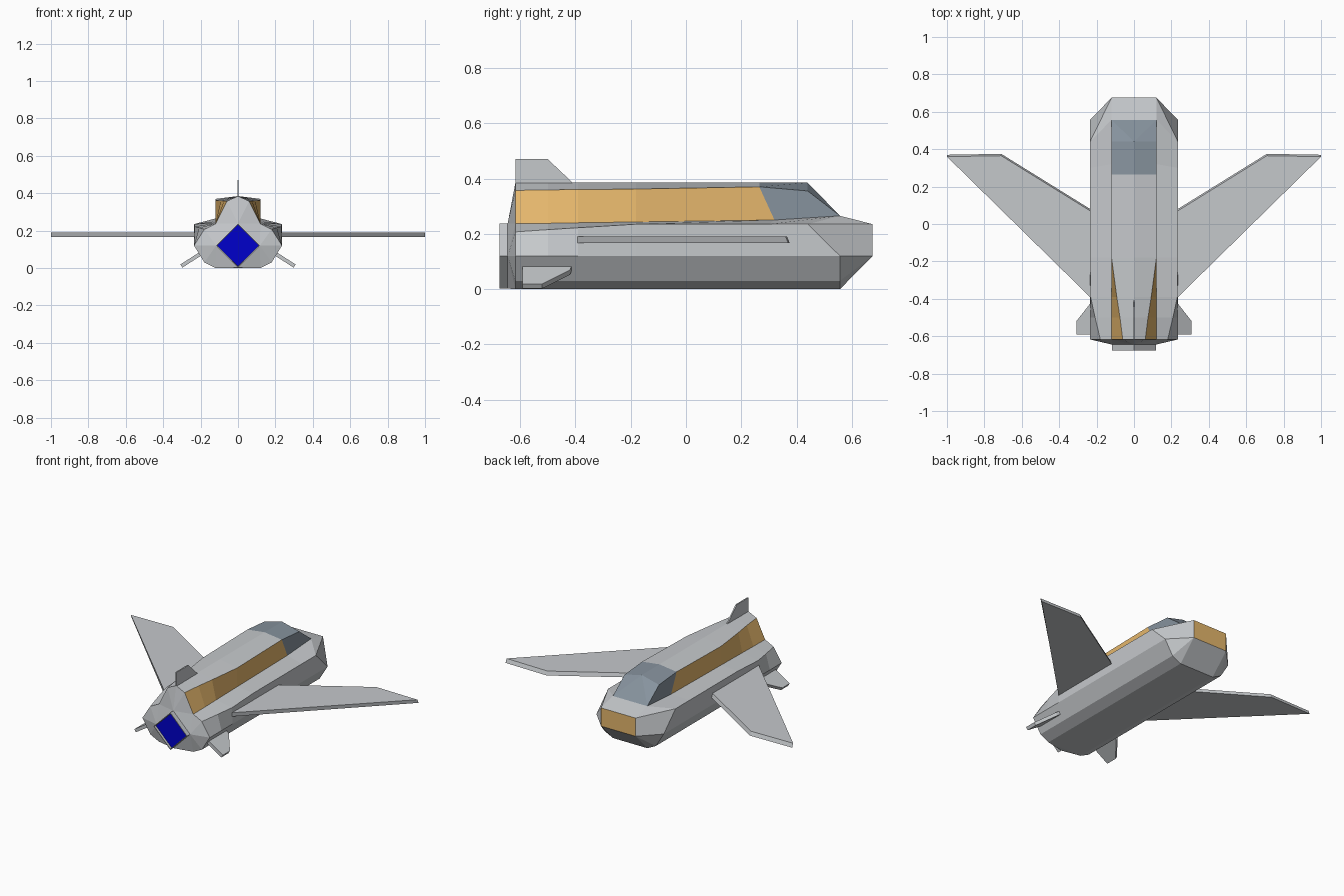
import bpy
import bmesh
from mathutils import Vector

if "Cube" in bpy.data.objects:
    bpy.data.objects.remove(bpy.data.objects["Cube"], do_unlink=True)


def material(name, rgb):
    m = bpy.data.materials.new(name)
    m.use_nodes = True
    m.diffuse_color = (*rgb, 1)
    m.node_tree.nodes["Principled BSDF"].inputs["Base Color"].default_value = (*rgb, 1)
    return m


HULL, GOLD, GLASS, GLOW = range(4)
MATS = [
    material("hull_grey", (0.56, 0.58, 0.60)),
    material("gold_panel", (0.78, 0.47, 0.15)),
    material("window_blue_grey", (0.24, 0.29, 0.34)),
    material("engine_blue", (0.0, 0.0, 0.60)),
]


def finish(bm, name):
    bmesh.ops.remove_doubles(bm, verts=bm.verts, dist=0.0005)
    bmesh.ops.recalc_face_normals(bm, faces=bm.faces)
    me = bpy.data.meshes.new(name)
    bm.to_mesh(me)
    bm.free()
    for m in MATS:
        me.materials.append(m)
    ob = bpy.data.objects.new(name, me)
    bpy.context.collection.objects.link(ob)
    return ob


def prism(bottom, top):
    """Solid between two matching outlines."""
    bm = bmesh.new()
    a = [bm.verts.new(p) for p in bottom]
    b = [bm.verts.new(p) for p in top]
    bm.faces.new(a)
    cap = bm.faces.new(b)
    for i in range(len(a)):
        j = (i + 1) % len(a)
        bm.faces.new((a[i], a[j], b[j], b[i]))
    return bm, cap


# Fuselage half sections, listed from keel to roof ridge
def section(y, shoulder_x, shoulder_z, deck_z, roof_x, roof_z,
            shoulder_y=None, deck_y=None, roof_y=None):
    sy, dy, ry = (y if v is None else v for v in (shoulder_y, deck_y, roof_y))
    return [(0, y, 0), (0.12, y, 0), (0.18, y, 0.03), (0.235, y, 0.12),
            (shoulder_x, sy, shoulder_z), (0.12, dy, deck_z),
            (roof_x, ry, roof_z), (0, ry, 0.385)]


sections = [
    section(-0.617, 0.18, 0.207, 0.237, 0.06, 0.357),
    section(-0.50, 0.208, 0.215, 0.238, 0.075, 0.359),
    section(-0.39, 0.232, 0.222, 0.240, 0.092, 0.360),
    section(-0.18, 0.235, 0.235, 0.243, 0.12, 0.362),
    section(0.30, 0.235, 0.235, 0.250, 0.12, 0.370, deck_y=0.32, roof_y=0.265),
    section(0.557, 0.235, 0.235, 0.265, 0.12, 0.355, shoulder_y=0.44, roof_y=0.44),
]

bm = bmesh.new()
for side in (1, -1):
    def face(mat, *pts):
        f = bm.faces.new([bm.verts.new((side * x, y, z)) for x, y, z in pts])
        f.material_index = mat

    # Long panels, with gold cabin sides and a glazed cockpit at the front
    for s, (a, b) in enumerate(zip(sections, sections[1:])):
        cockpit = s == len(sections) - 2
        for k in range(7):
            mat = HULL
            if k >= 5 and cockpit:
                mat = GLASS
            elif k == 5:
                mat = GOLD
            face(mat, a[k], a[k + 1], b[k + 1], b[k])

    # Nose facets and windscreen
    p = sections[-1]
    low, high = (0.12, 0.675, 0.12), (0.12, 0.675, 0.235)
    low_mid, high_mid, sill = (0, 0.675, 0.12), (0, 0.675, 0.235), (0, 0.557, 0.265)
    face(HULL, p[0], p[1], low, low_mid)
    face(HULL, p[1], p[2], low)
    face(HULL, p[2], p[3], low)
    face(HULL, p[3], low, high, p[4])
    face(HULL, p[4], high, p[5])
    face(HULL, p[5], high, high_mid, sill)
    face(GOLD, low_mid, low, high, high_mid)
    face(GLASS, sill, p[5], p[7])
    face(GLASS, p[5], p[6], p[7])

    # Tail facets closing onto the diamond engine mount
    p = sections[0]
    d_low, d_side, d_top = (0, -0.645, 0.002), (0.117, -0.645, 0.12), (0, -0.645, 0.237)
    face(HULL, p[0], p[1], d_low)
    face(HULL, p[1], d_low, d_side)
    for k in range(1, 5):
        face(HULL, p[k], p[k + 1], d_side)
    face(HULL, p[5], d_top, d_side)
    face(HULL, p[5], p[6], d_top)
    face(HULL, p[6], p[7], d_top)
    face(HULL, d_low, d_side, d_top)
finish(bm, "fuselage")

# Engine nozzle with recessed glowing face
diamond = [(0, 0.002), (0.117, 0.12), (0, 0.237), (-0.117, 0.12)]
bm, cap = prism([(x, -0.64, z) for x, z in diamond], [(x, -0.675, z) for x, z in diamond])
bmesh.ops.recalc_face_normals(bm, faces=bm.faces)
bmesh.ops.inset_individual(bm, faces=[cap], thickness=0.006)
bmesh.ops.inset_individual(bm, faces=[cap], thickness=0.0006, depth=-0.015)
cap.material_index = GLOW
finish(bm, "engine_nozzle")

# Tail fin
fin = [(-0.617, 0.35), (-0.617, 0.47), (-0.50, 0.47), (-0.41, 0.385), (-0.41, 0.35)]
bm, cap = prism([(-0.004, y, z) for y, z in fin], [(0.004, y, z) for y, z in fin])
finish(bm, "tail_fin")

# Forward-swept wings and canted lower fins
wing = [(0.2, 0.059), (0.71, 0.375), (1.0, 0.37), (0.2, -0.425)]
lower_fin = [(0.19, -0.41), (0.225, -0.42), (0.303, -0.52), (0.303, -0.592), (0.19, -0.592)]
for side, label in ((1, "left"), (-1, "right")):
    bm, cap = prism([(side * x, y, 0.167) for x, y in wing],
                    [(side * x, y - (0.01 if y > 0 else 0), 0.191) for x, y in wing])
    finish(bm, label + "_wing")

    normal = Vector((side * 0.53, 0, 0.85)) * 0.01
    mid = [Vector((side * x, y, 0.083 - 0.64 * (x - 0.19))) for x, y in lower_fin]
    bm, cap = prism([v - normal for v in mid], [v + normal for v in mid])
    finish(bm, label + "_lower_fin")
